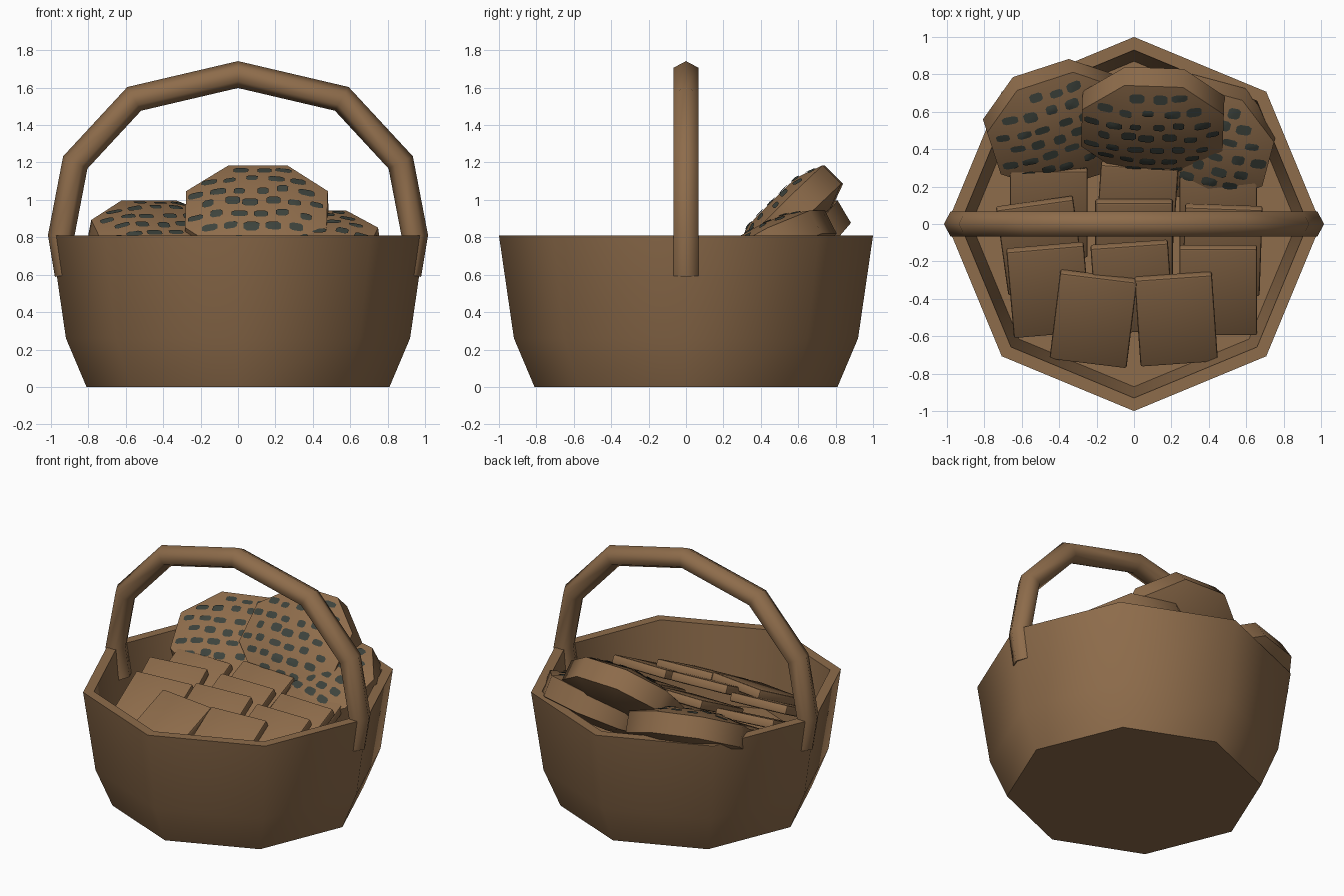
import bpy, bmesh, math, random
from mathutils import Vector, Matrix
from mathutils.bvhtree import BVHTree

if "Cube" in bpy.data.objects:
    bpy.data.objects.remove(bpy.data.objects["Cube"])

random.seed(4)


def material(name, rgb):
    m = bpy.data.materials.new(name)
    m.diffuse_color = (*rgb, 1)
    m.use_nodes = True
    m.node_tree.nodes["Principled BSDF"].inputs["Base Color"].default_value = m.diffuse_color
    return m


BROWN = material("wicker_brown", (0.27, 0.15, 0.07))
DARK = material("dark_grey_green", (0.046, 0.055, 0.045))


def finish(name, bm, mat, angle=50, recalc=True):
    if recalc:
        bmesh.ops.recalc_face_normals(bm, faces=bm.faces)
    mesh = bpy.data.meshes.new(name)
    bm.to_mesh(mesh)
    bm.free()
    mesh.materials.append(mat)
    ob = bpy.data.objects.new(name, mesh)
    bpy.context.collection.objects.link(ob)
    bpy.ops.object.select_all(action='DESELECT')
    ob.select_set(True)
    bpy.context.view_layer.objects.active = ob
    bpy.ops.object.shade_smooth_by_angle(angle=math.radians(angle))
    return ob


def loft(bm, rings):
    """Bridge closed rings of points and cap both ends."""
    loops = [[bm.verts.new(p) for p in r] for r in rings]
    for a, b in zip(loops, loops[1:]):
        n = len(a)
        for i in range(n):
            j = (i + 1) % n
            bm.faces.new((a[i], a[j], b[j], b[i]))
    bm.faces.new(loops[0][::-1])
    bm.faces.new(loops[-1])


def ring(rx, ry, z, offset=0.0, n=8):
    angles = [offset + math.tau * i / n for i in range(n)]
    return [(rx * math.cos(t), ry * math.sin(t), z) for t in angles]


# Basket: eight-sided shell, outside up over the rim and down to the floor
bm = bmesh.new()
profile = [(0.81, 0), (0.92, 0.26), (1.0, 0.81), (0.93, 0.81), (0.87, 0.28)]
loft(bm, [ring(r, r, z) for r, z in profile])
finish("basket", bm, BROWN)

# Handle: six-sided bar swept along an arch, mitred at the corners
half = [(0.91, 0.6), (0.945, 0.81), (0.87, 1.2), (0.555, 1.54)]
path = [Vector(p) for p in half + [(0, 1.67)] + [(-x, z) for x, z in half[::-1]]]
rings = []
for i, p in enumerate(path):
    d1 = (p - path[max(i - 1, 0)]).normalized()
    d2 = (path[min(i + 1, len(path) - 1)] - p).normalized()
    t = (d1 + d2).normalized()
    nrm = Vector((t.y, -t.x))
    k = 0.07 / max(0.8, t.dot(d2 if d2.length else d1))
    rings.append([(p.x + nrm.x * k * math.cos(a), 0.078 * math.sin(a),
                   p.y + nrm.y * k * math.cos(a))
                  for a in (math.tau * j / 6 for j in range(6))])
bm = bmesh.new()
loft(bm, rings)
finish("handle", bm, BROWN, 65)


# Loaves: domed eight-sided slabs leaning on the back wall, dark spots in front
def loaf(name, centre, tilt, yaw):
    place = (Matrix.Translation(centre) @ Matrix.Rotation(math.radians(yaw), 4, 'Z')
             @ Matrix.Rotation(math.radians(tilt), 4, 'X'))
    bm = bmesh.new()
    layers = [(0.6, -0.12), (1, -0.07), (1, 0.07), (0.55, 0.125)]
    loft(bm, [ring(0.41 * s, 0.36 * s, z, math.pi / 8) for s, z in layers])
    bmesh.ops.recalc_face_normals(bm, faces=bm.faces)
    tree = BVHTree.FromBMesh(bm)
    finish(name, bm, BROWN).matrix_world = place

    spots = bmesh.new()

    def on_face(x, y):
        hit = tree.ray_cast(Vector((x, y, 1)), Vector((0, 0, -1)))[0]
        return spots.verts.new((x, y, hit.z + 0.006))

    for row in range(-3, 4):
        for col in range(-3, 4):
            cx = col * 0.115 + (0.03 if row % 2 else -0.02) + random.uniform(-.012, .012)
            cy = row * 0.087 + random.uniform(-.01, .01)
            if (cx / 0.35) ** 2 + (cy / 0.31) ** 2 > 0.95:
                continue
            w, h = random.uniform(.03, .045), random.uniform(.02, .03)
            mid = on_face(cx, cy)
            loops = []
            for s in (0.5, 1):
                loops.append([on_face(cx + s * w * math.copysign(abs(math.cos(a)) ** 0.6, math.cos(a)),
                                      cy + s * h * math.copysign(abs(math.sin(a)) ** 0.6, math.sin(a)))
                              for a in (math.tau * (j + 0.5) / 8 for j in range(8))])
            for j in range(8):
                k = (j + 1) % 8
                spots.faces.new((mid, loops[0][j], loops[0][k]))
                spots.faces.new((loops[0][j], loops[1][j], loops[1][k], loops[0][k]))
    finish(name + "_spots", spots, DARK, recalc=False).matrix_world = place


loaf("middle_loaf", (0.10, 0.55, 0.90), 45, -2)
loaf("left_loaf", (-0.40, 0.53, 0.76), 32, 18)
loaf("right_loaf", (0.36, 0.45, 0.725), 28, -15)

# Biscuits: square slabs in shingled rows; x and y of the upper back edge, z, yaw
biscuits = [
    (-0.455, 0.28, 0.76, 0), (0.03, 0.30, 0.79, -4), (0.45, 0.28, 0.77, 0),
    (-0.53, 0.10, 0.76, 8), (0.0, 0.11, 0.77, 0), (0.48, 0.08, 0.77, -2),
    (-0.475, -0.135, 0.76, 5), (-0.025, -0.12, 0.79, 4), (0.45, -0.135, 0.77, 0),
    (-0.19, -0.29, 0.75, -7), (0.21, -0.29, 0.75, 4),
]
W, L, T, TILT = 0.415, 0.52, 0.06, math.radians(27)
for i, (x, y, z, yaw) in enumerate(biscuits):
    bm = bmesh.new()
    bmesh.ops.create_cube(bm, size=1)
    bmesh.ops.scale(bm, vec=(W, L, T), verts=bm.verts)
    bmesh.ops.translate(bm, vec=(0, -L / 2, -T / 2), verts=bm.verts)
    bmesh.ops.bevel(bm, geom=bm.edges[:], offset=0.012, segments=2,
                    affect='EDGES', profile=0.5)
    ob = finish(f"biscuit_{i + 1}", bm, BROWN, 40)
    ob.matrix_world = (Matrix.Translation((x, y, z))
                       @ Matrix.Rotation(math.radians(yaw), 4, 'Z')
                       @ Matrix.Rotation(TILT, 4, 'X'))
